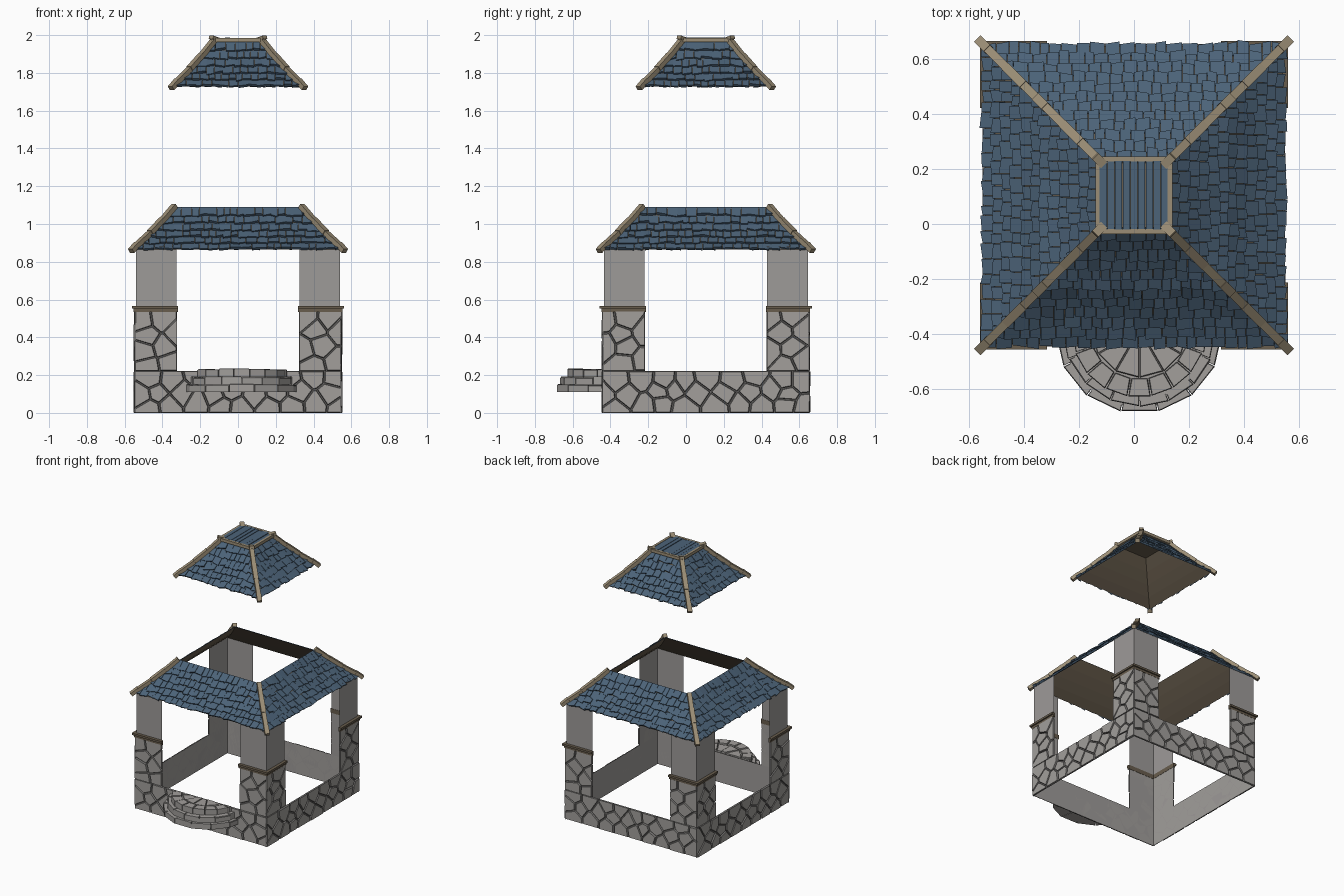
import bpy, bmesh, math, random
from mathutils import Vector

if "Cube" in bpy.data.objects:
    bpy.data.objects.remove(bpy.data.objects["Cube"])

random.seed(7)
R = random.uniform
CY = 0.105  # centre of the square building in y


def material(name, col):
    m = bpy.data.materials.new(name)
    m.diffuse_color = (*col, 1)
    m.use_nodes = True
    m.node_tree.nodes["Principled BSDF"].inputs["Base Color"].default_value = m.diffuse_color
    return m


STONE = material("grey stone", (0.36, 0.345, 0.33))
MORTAR = material("dark mortar", (0.17, 0.165, 0.16))
PLASTER = material("grey plaster", (0.34, 0.325, 0.315))
TILE = material("slate blue", (0.072, 0.125, 0.19))
TRIM = material("pale timber", (0.33, 0.27, 0.18))
BROWN = material("dark timber", (0.14, 0.11, 0.075))


class Part:
    """Collects prisms and sheets into one named object."""
    def __init__(self, name, *mats):
        self.name, self.mats, self.v, self.f, self.m = name, mats, [], [], []

    def sheet(self, pts):
        o = len(self.v)
        self.v += [tuple(p) for p in pts]
        self.f.append(list(range(o, o + len(pts))))
        self.m.append(0)

    def prism(self, low, high, side=0):
        o, n = len(self.v), len(low)
        self.v += [tuple(p) for p in low] + [tuple(p) for p in high]
        self.f += [list(range(o, o + n))[::-1], list(range(o + n, o + 2 * n))]
        self.f += [[o + i, o + (i + 1) % n, o + n + (i + 1) % n, o + n + i] for i in range(n)]
        self.m += [0, 0] + [side] * n

    def beam(self, p, q, w, h):
        p, q = Vector(p), Vector(q)
        d = (q - p).normalized()
        s = d.cross(Vector((0, 0, 1))).normalized()
        u = s.cross(d)
        ring = [s * a * w / 2 + u * b * h / 2 for a, b in ((-1, -1), (1, -1), (1, 1), (-1, 1))]
        self.prism([p + r for r in ring], [q + r for r in ring])

    def build(self, closed=True):
        me = bpy.data.meshes.new(self.name)
        me.from_pydata(self.v, [], self.f)
        for m in self.mats:
            me.materials.append(m)
        me.polygons.foreach_set("material_index", self.m)
        if closed:
            bm = bmesh.new()
            bm.from_mesh(me)
            bmesh.ops.recalc_face_normals(bm, faces=bm.faces)
            bm.to_mesh(me)
            bm.free()
        ob = bpy.data.objects.new(self.name, me)
        bpy.context.collection.objects.link(ob)


def place(k, u, out, z):
    """Point on building side k: u along the wall, out from the centre."""
    c, s = ((1, 0), (0, 1), (-1, 0), (0, -1))[k]
    return (c * u + s * out, s * u - c * out + CY, z)


def clip(poly, px, py, nx, ny):
    """Keep the part of a 2D polygon behind the line through p with normal n."""
    res = []
    for i, a in enumerate(poly):
        b = poly[(i + 1) % len(poly)]
        da = (a[0] - px) * nx + (a[1] - py) * ny
        db = (b[0] - px) * nx + (b[1] - py) * ny
        if da <= 0:
            res.append(a)
        if da * db < 0:
            t = da / (da - db)
            res.append((a[0] + (b[0] - a[0]) * t, a[1] + (b[1] - a[1]) * t))
    return res


def shrink(poly, d):
    cx = sum(p[0] for p in poly) / len(poly)
    cy = sum(p[1] for p in poly) / len(poly)
    r = sum(math.hypot(p[0] - cx, p[1] - cy) for p in poly) / len(poly)
    f = max(0.3, 1 - d / r)
    return [(cx + (x - cx) * f, cy + (y - cy) * f) for x, y in poly]


def rubble(part, k, u0, u1, z0, z1, nu, nz):
    """Irregular stones covering a wall rectangle."""
    du, dz = (u1 - u0) / nu, (z1 - z0) / nz
    seeds = [(u0 + (i + 0.5 + 0.25 * (-1) ** j + R(-.25, .25)) * du,
              z0 + (j + 0.5 + R(-.3, .3)) * dz) for i in range(nu) for j in range(nz)]
    for a in seeds:
        cell = [(u0, z0), (u1, z0), (u1, z1), (u0, z1)]
        for b in seeds:
            if a is not b:
                n = Vector((b[0] - a[0], b[1] - a[1])).normalized()
                cell = clip(cell, (a[0] + b[0]) / 2 - n.x * .002, (a[1] + b[1]) / 2 - n.y * .002, n.x, n.y)
        if len(cell) > 2:
            h = R(0.008, 0.013)
            part.prism([place(k, u, 0.54, z) for u, z in cell],
                       [place(k, u, 0.54 + h, z) for u, z in shrink(cell, 0.006)], 1)


# Walls: thin open shell with a wide opening on every side, stone facing, timber bands
walls = Part("wall_shell", PLASTER)
stones = Part("stone_facing", STONE, MORTAR)
bands = Part("post_bands", BROWN)
for k in range(4):
    for u0, u1, z0, z1 in ((-.54, .54, 0, .22), (-.54, -.325, .22, .88), (.325, .54, .22, .88)):
        walls.sheet([place(k, u, .54, z) for u, z in ((u0, z0), (u1, z0), (u1, z1), (u0, z1))])
    rubble(stones, k, -.55, .55, 0, .222, 9, 3)
    for s in (-1, 1):
        a, b = sorted((s * .322, s * .55))
        rubble(stones, k, a, b, .222, .54, 2, 4)
        for w, z0, z1 in ((.552, .535, .552), (.562, .552, .567)):
            low = [place(k, u, o, z0) for u, o in ((s * .318, .538), (s * w, .538), (s * w, w), (s * .318, w))]
            bands.prism(low, [(x, y, z1) for x, y, _ in low])
walls.build(False)
stones.build()
bands.build()


# Roofs: brown underside, courses of uneven tiles, hip beams
def roof(name, d0, z0, d1, z1, courses, width):
    def prof(t, off=0.0):
        d = d0 + (d1 - d0) * t
        z = z0 + (z1 - z0) * t - 0.012 * 4 * t * (1 - t)
        return d + off * .7, z + off * .7

    under = Part(name + "_underside", BROWN)
    tiles = Part(name + "_tiles", TILE)
    hips = Part(name + "_hips", TRIM)
    for k in range(4):
        for i in range(4):
            (da, za), (db, zb) = prof(i / 4), prof((i + 1) / 4)
            under.sheet([place(k, -db, db, zb), place(k, db, db, zb), place(k, da, da, za), place(k, -da, da, za)])
        for c in range(courses):
            ta, tend = c / courses, (c + 1) / courses
            lim = prof(tend)[0]
            u = -lim
            while u < lim - 0.008:
                v = min(lim, u + width * R(0.7, 1.3))
                if lim - v < 0.015:
                    v = lim
                tb = tend + R(-.01, .04 if c < courses - 1 else .025)
                thick, skew = R(.011, .02), R(-.02, .02)

                def corner(x, t, off):
                    d, z = prof(t, off)
                    return place(k, max(-d, min(d, x)), d, z)
                quad = ((u + .001, tb - skew), (v - .001, tb + skew), (v - .001, ta), (u + .001, ta))
                tiles.prism([corner(x, t, .001) for x, t in quad],
                            [corner(x, t, h) for (x, t), h in zip(quad, (thick, thick, .004, .004))])
                u = v
        steps = (0, .3, .6, .9, 1.06)
        for i in range(4):
            (da, za), (db, zb) = prof(steps[i], .014), prof(steps[i + 1], .014)
            lift = .003 * (i % 2)
            drop = .01 if i == 3 else 0
            hips.beam(place(k, da, da, za + lift), place(k, db, db, zb + lift - drop), .03 + lift, .026)
    under.build(False)
    tiles.build()
    hips.build()


roof("lower_roof", .325, 1.087, .543, .865, 6, .047)
roof("upper_roof", .118, 1.963, .332, 1.727, 6, .045)

# Flat cap: slats, timber frame and upturned corner blocks
ceiling = Part("cap_underside", BROWN)
ceiling.sheet([place(k, -.12, .12, 1.962) for k in range(4)])
ceiling.build(False)
slats = Part("cap_slats", TILE)
for i in range(9):
    x, z = -.112 + i * .028, 1.976 + R(-.003, .004)
    slats.beam((x, CY - .125, z), (x, CY + .125, z), .026, .014)
slats.build()
frame = Part("cap_frame", TRIM)
for k in range(4):
    frame.beam(place(k, -.142, .132, 1.974), place(k, .142, .132, 1.974), .018, .022)
    frame.beam(place(k, .108, .108, 1.976), place(k, .142, .142, 1.989), .032, .0178)
frame.build()

# Rounded entrance steps: rings of wedge stones, cut flat against the front wall
SX, SY, WALL = 0.02, -0.385, -0.445
steps = Part("entrance_steps", STONE, MORTAR)


def wedge_ring(r0, r1, z0, z1, count, shift, gap=.003):
    for i in range(count):
        a = math.pi * (1 + (i + shift) / count)
        b = a + math.pi / count
        outer = r1 * R(.985, 1.01)
        poly = [(SX + r * math.cos(t), SY + r * math.sin(t)) for r, t in
                ((r0, a), (outer, a), (outer, b), (r0, b))]
        poly = clip(shrink(poly, gap), 0, WALL, 0, 1)
        if len(poly) > 2:
            top = z1 + R(-.004, .003)
            mid = top - .005
            steps.prism([(x, y, z0) for x, y in poly], [(x, y, mid) for x, y in poly])
            steps.prism([(x, y, mid) for x, y in poly], [(x, y, top) for x, y in shrink(poly, .004)], 1)


for r, z0, z1 in ((.285, .112, .146), (.26, .146, .187), (.225, .187, .218)):
    core = [(SX + r * math.cos(math.pi * (1 + i / 10)), SY + r * math.sin(math.pi * (1 + i / 10))) for i in range(11)]
    core = clip(core, 0, WALL, 0, 1)
    steps.prism([(x, y, z0) for x, y in core], [(x, y, z1) for x, y in core])
wedge_ring(.15, .31, .11, .15, 7, 0)
wedge_ring(.15, .283, .15, .191, 8, 0)
wedge_ring(.178, .25, .191, .231, 9, 0)
wedge_ring(.05, .178, .191, .229, 6, 0)
steps.build()
